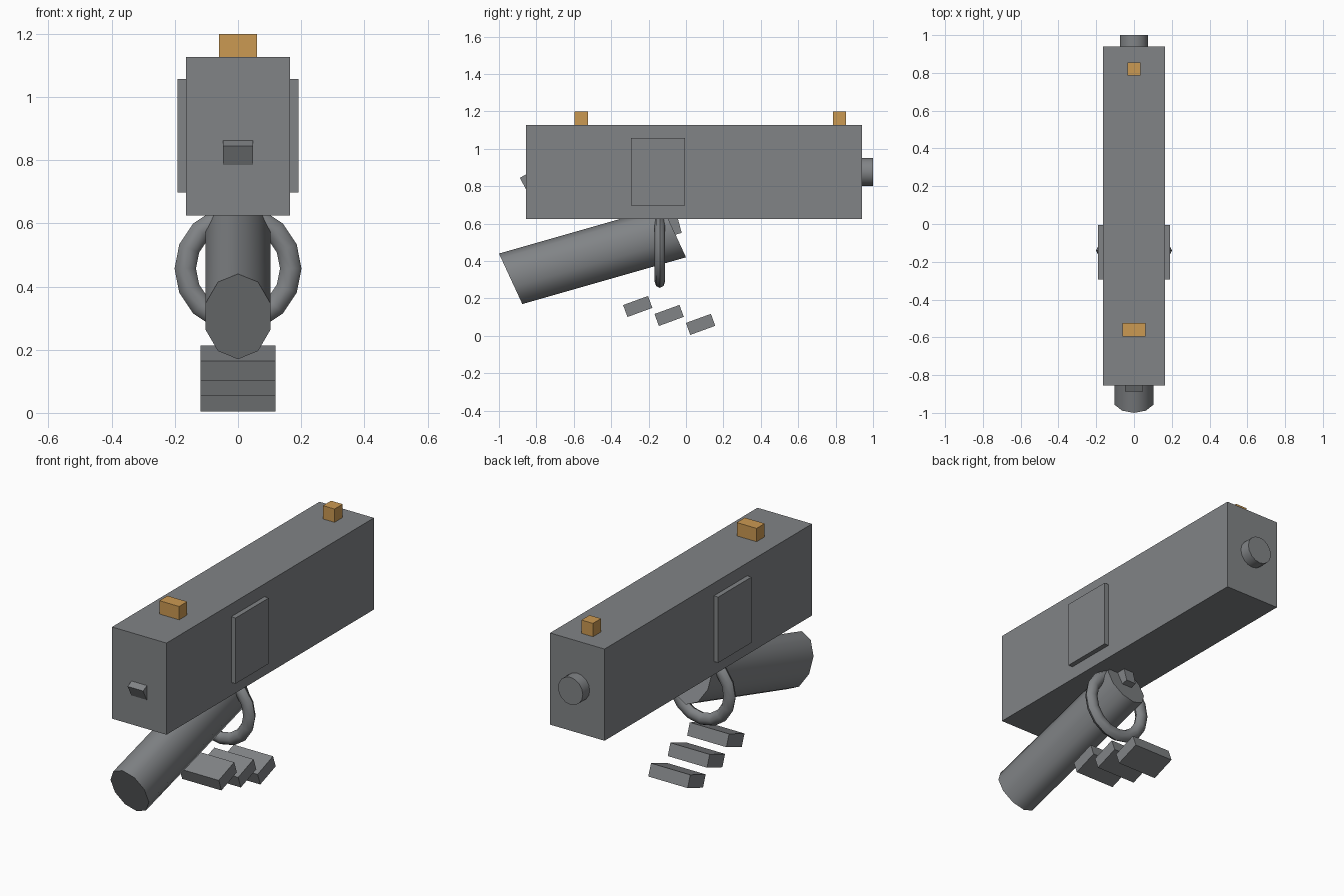
import bpy
import bmesh
from math import radians
from mathutils import Matrix, Vector

cube = bpy.data.objects.get("Cube")
if cube:
    bpy.data.objects.remove(cube, do_unlink=True)


def material(name, rgb):
    mat = bpy.data.materials.new(name)
    mat.use_nodes = True
    colour = (*rgb, 1)
    mat.diffuse_color = colour
    for node in mat.node_tree.nodes:
        if node.type == "BSDF_PRINCIPLED":
            node.inputs["Base Color"].default_value = colour
    return mat


GREY = material("steel grey", (0.22, 0.23, 0.24))
ORANGE = material("sight orange", (0.60, 0.32, 0.085))


def finish(name, mat, smooth=False):
    obj = bpy.context.object
    obj.name = name
    obj.data.materials.append(mat)
    if smooth:
        bpy.ops.object.shade_smooth_by_angle(angle=radians(50))
    return obj


def box(name, centre, size, mat=GREY, tilt=0):
    """Box tilted about the x axis by an angle in degrees."""
    bpy.ops.mesh.primitive_cube_add(size=1, location=centre, rotation=(radians(tilt), 0, 0))
    bpy.context.object.scale = size
    bpy.ops.object.transform_apply(location=False, rotation=False, scale=True)
    return finish(name, mat)


# Slide and the raised panel on each side
box("slide", (0, 0.043, 0.876), (0.33, 1.795, 0.502))
for side, name in ((1, "left_panel"), (-1, "right_panel")):
    box(name, (side * 0.173, -0.15, 0.877), (0.036, 0.288, 0.36))

# Sights
box("rear_sight", (0, -0.56, 1.16), (0.12, 0.07, 0.08), ORANGE)
box("front_sight", (0, 0.82, 1.16), (0.07, 0.07, 0.08), ORANGE)

# Muzzle
bpy.ops.mesh.primitive_cylinder_add(vertices=16, radius=0.075, depth=0.2,
                                    location=(0, 0.9, 0.876), rotation=(radians(90), 0, 0))
finish("muzzle", GREY, True)

# Hammer and trigger
box("hammer", (0, -0.828, 0.838), (0.094, 0.1, 0.068), tilt=27)
box("trigger", (0, -0.07, 0.61), (0.06, 0.06, 0.14), tilt=15)

# Grip: slanted ten-sided cylinder with sheared ends
across = Vector((0, 0.0625, -0.135))
along = Vector((0, 0.875, 0.25))
shear = Matrix((Vector((0.108, 0, 0)), across, along)).transposed().to_4x4()
mesh = bpy.data.meshes.new("grip")
bm = bmesh.new()
bmesh.ops.create_cone(bm, cap_ends=True, segments=10, radius1=1, radius2=1, depth=1,
                      matrix=Matrix.Translation((0, -0.5, 0.43)) @ shear)
bm.to_mesh(mesh)
bm.free()
grip = bpy.data.objects.new("grip", mesh)
bpy.context.collection.objects.link(grip)
bpy.ops.object.select_all(action="DESELECT")
grip.select_set(True)
bpy.context.view_layer.objects.active = grip
finish("grip", GREY, True)

# Trigger guard ring
bpy.ops.mesh.primitive_torus_add(major_segments=16, minor_segments=8, major_radius=0.167,
                                 minor_radius=0.034, location=(0, -0.14, 0.457),
                                 rotation=(radians(90), 0, 0))
bpy.context.object.scale.z = 0.82
bpy.ops.object.transform_apply(location=False, rotation=False, scale=True)
finish("trigger_guard", GREY, True)

# Row of loose slats below the grip
for i in range(3):
    box(f"slat_{i + 1}", (0, -0.258 + 0.168 * i, 0.157 - 0.0478 * i),
        (0.238, 0.142, 0.068), tilt=20)
